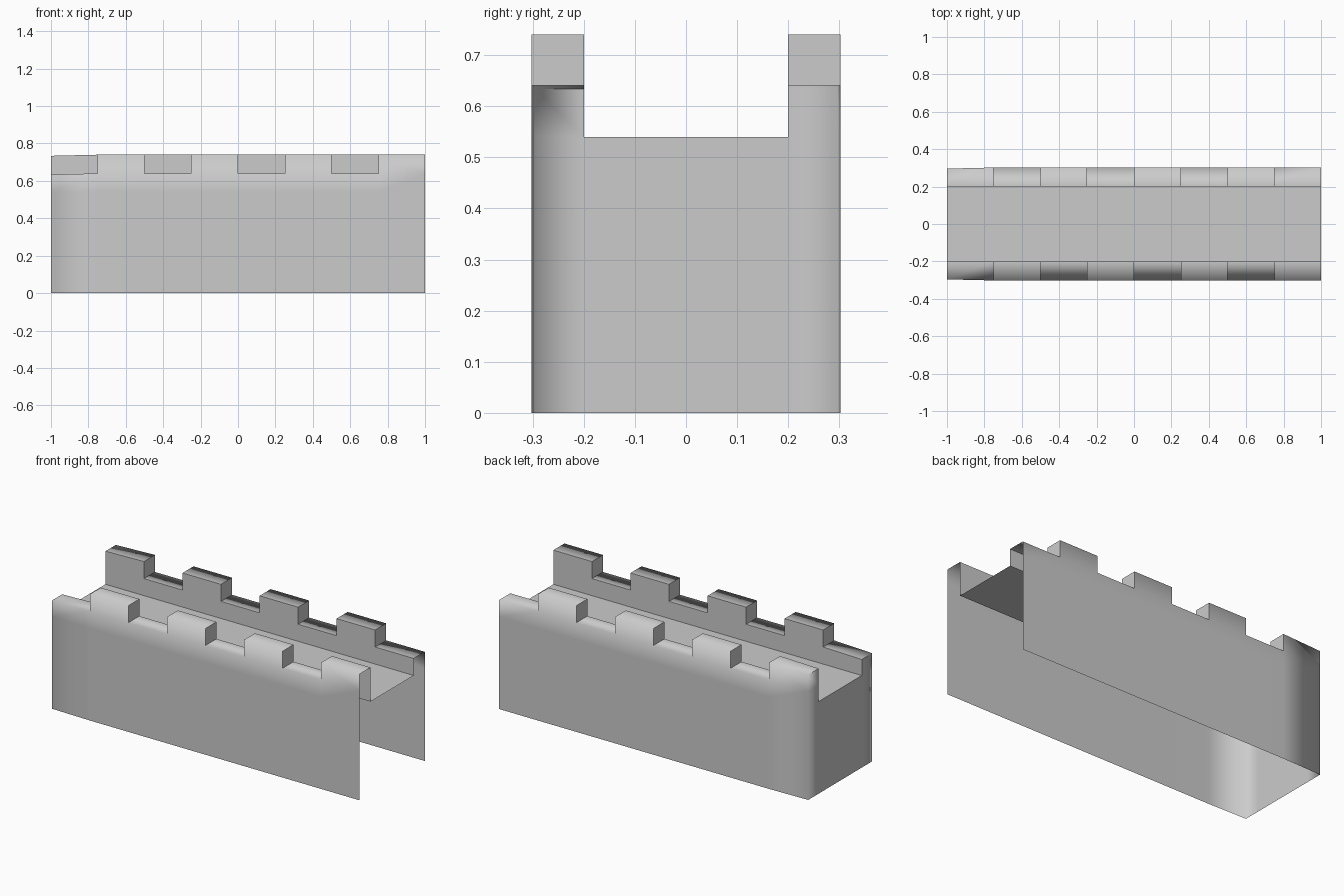
import bpy, bmesh

if "Cube" in bpy.data.objects:
    bpy.data.objects.remove(bpy.data.objects["Cube"])

WALK, PARAPET, MERLON = 0.54, 0.64, 0.10
IN, OUT = 0.20, 0.302
XS = [-1 + 0.25 * i for i in range(9)]

bm = bmesh.new()


def section(x):
    """Wall cross-section, front foot over the walkway to back foot."""
    worn = 0.006 if x == -1 else 0      # slightly worn at the closed end
    o, h = OUT - worn, PARAPET - worn
    half = [(o, 0), (o, WALK), (o, h), (IN, h), (IN, WALK)]
    pts = [(-y, z) for y, z in half] + half[::-1]
    return [bm.verts.new((x, y, z)) for y, z in pts]


# wall skin: walls, parapets and walkway, open below and at the right end
rings = [section(x) for x in XS]
crenels = []
for i, (a, b) in enumerate(zip(rings, rings[1:])):
    for j in range(9):
        f = bm.faces.new((a[j], b[j], b[j + 1], a[j + 1]))
        # merlons alternate, front and back staggered
        if (j == 2 and i % 2 == 1) or (j == 6 and i % 2 == 0):
            crenels.append(f)

# closed left end
r = rings[0]
foot_f = bm.verts.new((-1, -IN, 0))
foot_b = bm.verts.new((-1, IN, 0))
for q in ((foot_f, r[0], r[1], r[4]), (r[4], r[1], r[2], r[3]),
          (foot_b, foot_f, r[4], r[5]),
          (r[9], foot_b, r[5], r[8]), (r[8], r[5], r[6], r[7])):
    bm.faces.new(q)

# raise merlons
tops = bmesh.ops.extrude_discrete_faces(bm, faces=crenels)["faces"]
verts = list({v for f in tops for v in f.verts})
bmesh.ops.translate(bm, verts=verts, vec=(0, 0, MERLON))

# the right end stays open, including its merlon
open_end = [f for f in bm.faces if all(v.co.x > 0.99 for v in f.verts)]
bmesh.ops.delete(bm, geom=open_end, context='FACES')

# outer edges shade softly, inner edges and merlon sides stay crisp
for f in bm.faces:
    f.smooth = True
for e in bm.edges:
    a, b = (v.co for v in e.verts)
    outer = abs(a.y) > 0.25 and abs(b.y) > 0.25
    soft = outer and (abs(a.x - b.x) > 0.1 or max(a.x, b.x) < -0.99)
    if not soft and len(e.link_faces) == 2 and e.calc_face_angle() > 0.5:
        e.smooth = False

mesh = bpy.data.meshes.new("battlement_wall")
bm.to_mesh(mesh)
bm.free()
wall = bpy.data.objects.new("battlement_wall", mesh)
bpy.context.collection.objects.link(wall)
